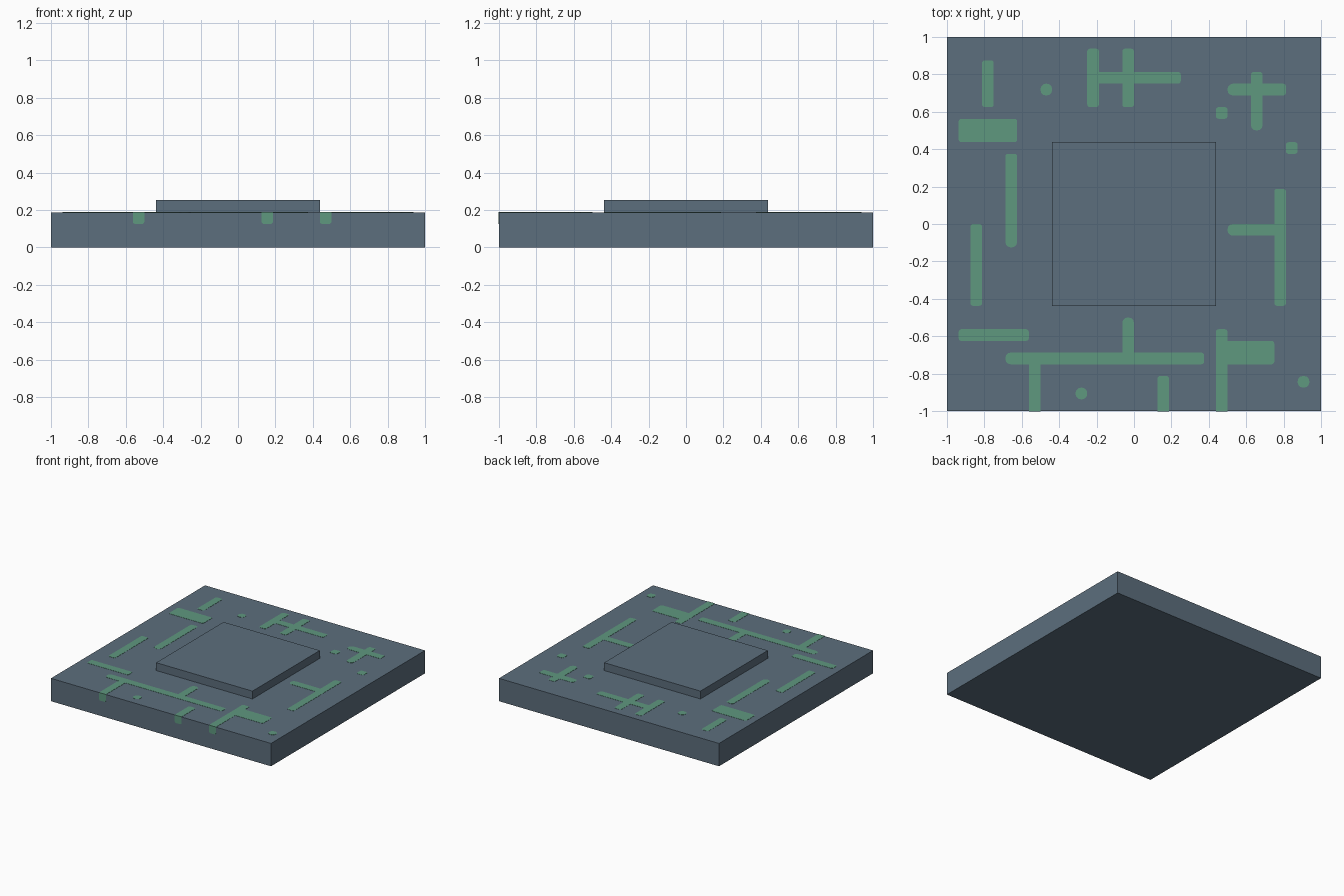
import bpy, bmesh, math
from mathutils import Vector

if "Cube" in bpy.data.objects:
    bpy.data.objects.remove(bpy.data.objects["Cube"])

U = 1 / 16          # layout cell
TOP = 3 * U         # top of the slab
LIFT = 0.0015       # how far traces stand proud


def material(name, rgb):
    m = bpy.data.materials.new(name)
    m.diffuse_color = (*rgb, 1)
    m.use_nodes = True
    m.node_tree.nodes["Principled BSDF"].inputs["Base Color"].default_value = m.diffuse_color
    return m


slate = material("slate blue", (0.107, 0.156, 0.205))
green = material("circuit green", (0.114, 0.314, 0.212))


def finish(name, bm, mat):
    bmesh.ops.recalc_face_normals(bm, faces=bm.faces)
    me = bpy.data.meshes.new(name)
    bm.to_mesh(me)
    bm.free()
    me.materials.append(mat)
    ob = bpy.data.objects.new(name, me)
    bpy.context.collection.objects.link(ob)
    return ob


def box(name, size, z0, z1, mat):
    bm = bmesh.new()
    bmesh.ops.create_cube(bm, size=1)
    for v in bm.verts:
        v.co = Vector((v.co.x * size, v.co.y * size, z0 + (v.co.z + 0.5) * (z1 - z0)))
    return finish(name, bm, mat)


def outline(a0, a1, b0, b1, r00, r10, r11, r01):
    """Rectangle with its own radius at each corner, counter-clockwise."""
    pts = []
    corners = ((a0, b0, 1, 1, r00, 180), (a1, b0, -1, 1, r10, 270),
               (a1, b1, -1, -1, r11, 0), (a0, b1, 1, -1, r01, 90))
    for a, b, sa, sb, r, start in corners:
        if r == 0:
            pts.append((a, b))
            continue
        for i in range(4):
            t = math.radians(start + 30 * i)
            pts.append((a + sa * r + r * math.cos(t), b + sb * r + r * math.sin(t)))
    return pts


def add_prism(bm, low, high):
    lo = [bm.verts.new(p) for p in low]
    hi = [bm.verts.new(p) for p in high]
    bm.faces.new(lo[::-1])
    bm.faces.new(hi)
    n = len(lo)
    for i in range(n):
        j = (i + 1) % n
        bm.faces.new((lo[i], lo[j], hi[j], hi[i]))


# Main slab and the raised square in its middle
box("base_slab", 2, 0, TOP, slate)
box("raised_square", 14 * U, TOP - 0.01, 0.252, slate)

# Traces: x0, x1, y0, y1 in cells; codes for low and high end:
# r = round, s = softened, - = square (joins something)
TRACES = [
    (-13, -12, 10, 14, "ss"), (-8, -7, 11, 12, "rr"),
    (-4, -3, 10, 15, "ss"), (-1, 0, 10, 15, "ss"),
    (-3, -1, 12, 13, "--"), (0, 4, 12, 13, "-s"),
    (8, 10, 11, 12, "r-"), (11, 13, 11, 12, "-s"), (10, 11, 8, 13, "rs"),
    (7, 8, 9, 10, "ss"), (13, 14, 6, 7, "ss"),
    (-15, -10, 7, 9, "ss"), (-11, -10, -2, 6, "rs"), (-14, -13, -7, 0, "ss"),
    (12, 13, -7, 3, "ss"), (8, 12, -1, 0, "r-"),
    (-15, -9, -10, -9, "ss"), (-11, 6, -12, -11, "rs"),
    (-1, 0, -11, -8, "-r"), (-9, -8, -16, -12, "--"),
    (-5, -4, -15, -14, "rr"), (2, 3, -16, -13, "-s"),
    (7, 8, -16, -9, "-s"), (8, 12, -12, -10, "-s"),
    (14, 15, -14, -13, "rr"),
]
RADIUS = {"r": 0.028, "s": 0.014, "-": 0}

bm = bmesh.new()
for x0, x1, y0, y1, ends in TRACES:
    lo, hi = (RADIUS[c] for c in ends)
    radii = (lo, hi, hi, lo) if x1 - x0 > y1 - y0 else (lo, lo, hi, hi)
    ya = y0 * U - (LIFT if y0 == -16 else 0)
    pts = outline(x0 * U, x1 * U, ya, y1 * U, *radii)
    add_prism(bm, [(a, b, TOP - 0.002) for a, b in pts],
              [(a, b, TOP + LIFT) for a, b in pts])
finish("top_traces", bm, green)

# Traces that reach the front edge fold down over it
bm = bmesh.new()
for x0, x1, y0, y1, ends in TRACES:
    if y0 == -16:
        pts = outline(x0 * U, x1 * U, 2 * U, TOP - 0.002, 0.014, 0.014, 0, 0)
        add_prism(bm, [(a, -0.998, b) for a, b in pts],
                  [(a, -1 - LIFT, b) for a, b in pts])
finish("front_traces", bm, green)
